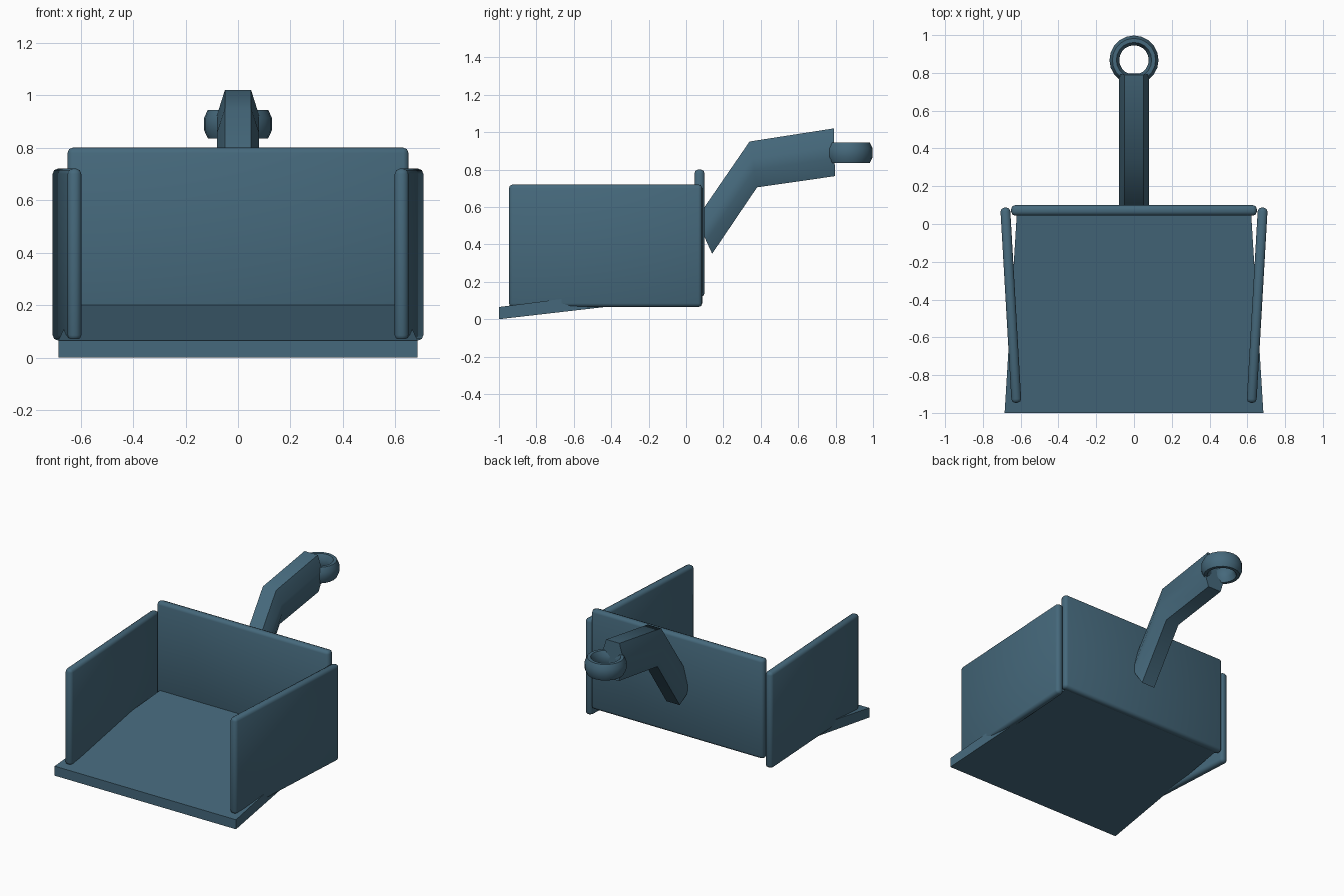
import bpy, bmesh, math
from mathutils import Vector

if "Cube" in bpy.data.objects:
    bpy.data.objects.remove(bpy.data.objects["Cube"])

mat = bpy.data.materials.new("blue_steel")
mat.diffuse_color = (0.06, 0.14, 0.2, 1)
mat.use_nodes = True
mat.node_tree.nodes["Principled BSDF"].inputs["Base Color"].default_value = mat.diffuse_color


def make(name, bm, angle=None):
    bmesh.ops.recalc_face_normals(bm, faces=bm.faces)
    me = bpy.data.meshes.new(name)
    bm.to_mesh(me)
    bm.free()
    ob = bpy.data.objects.new(name, me)
    bpy.context.collection.objects.link(ob)
    me.materials.append(mat)
    if angle:
        bpy.ops.object.select_all(action='DESELECT')
        ob.select_set(True)
        bpy.context.view_layer.objects.active = ob
        bpy.ops.object.shade_smooth_by_angle(angle=math.radians(angle))
    return ob


def loft(name, rings, angle=None):
    bm = bmesh.new()
    rows = [[bm.verts.new(p) for p in r] for r in rings]
    n = len(rows[0])
    for a, b in zip(rows, rows[1:]):
        for i in range(n):
            j = (i + 1) % n
            bm.faces.new((a[i], a[j], b[j], b[i]))
    bm.faces.new(rows[0])
    bm.faces.new(rows[-1][::-1])
    return make(name, bm, angle)


def panel(name, size, loc, rot_z=0):
    bm = bmesh.new()
    bmesh.ops.create_cube(bm, size=1)
    bmesh.ops.scale(bm, vec=size, verts=bm.verts)
    bmesh.ops.bevel(bm, geom=bm.edges[:], offset=0.02, segments=2,
                    profile=0.5, affect='EDGES')
    ob = make(name, bm, 50)
    ob.location = loc
    ob.rotation_euler.z = rot_z


# sloping floor, flaring towards the front lip
loft("floor", [[(-w, y, lo), (w, y, lo), (w, y, hi), (-w, y, hi)]
               for w, y, lo, hi in ((0.685, -1, 0, 0.065), (0.62, 0.06, 0.122, 0.202))])

# back and side walls
panel("back_wall", (1.3, 0.055, 0.68), (0, 0.072, 0.46))
for s, side in ((-1, "left"), (1, "right")):
    panel(side + "_wall", (0.052, 1.035, 0.655), (s * 0.652, -0.43, 0.3925),
          -s * math.radians(3.3))

# bent handle: eight-sided section between lower and upper edge points (y, z)
section = [(0.05, 1), (0.08, 0.25), (0.08, -0.25), (0.05, -1),
           (-0.05, -1), (-0.08, -0.25), (-0.08, 0.25), (-0.05, 1)]
rings = []
for low, top in (((0.14, 0.35), (0.055, 0.535)),
                 ((0.38, 0.705), (0.34, 0.95)),
                 ((0.797, 0.765), (0.79, 1.02))):
    low, top = Vector((0, *low)), Vector((0, *top))
    mid, half = (low + top) / 2, (top - low) / 2
    rings.append([mid + half * t + Vector((x, 0, 0)) for x, t in section])
loft("handle", rings, 50)

# flattened hanging ring
bm = bmesh.new()
N, M = 20, 8
grid = []
for i in range(N):
    a = 2 * math.pi * i / N
    row = []
    for j in range(M):
        b = 2 * math.pi * (j + 0.5) / M
        r = 0.104 + 0.028 * math.cos(b)
        row.append(bm.verts.new((r * math.sin(a), 0.868 + r * math.cos(a),
                                 0.89 + 0.059 * math.sin(b))))
    grid.append(row)
for i in range(N):
    p, q = grid[i], grid[(i + 1) % N]
    for j in range(M):
        k = (j + 1) % M
        bm.faces.new((p[j], p[k], q[k], q[j]))
make("hanging_ring", bm, 50)
